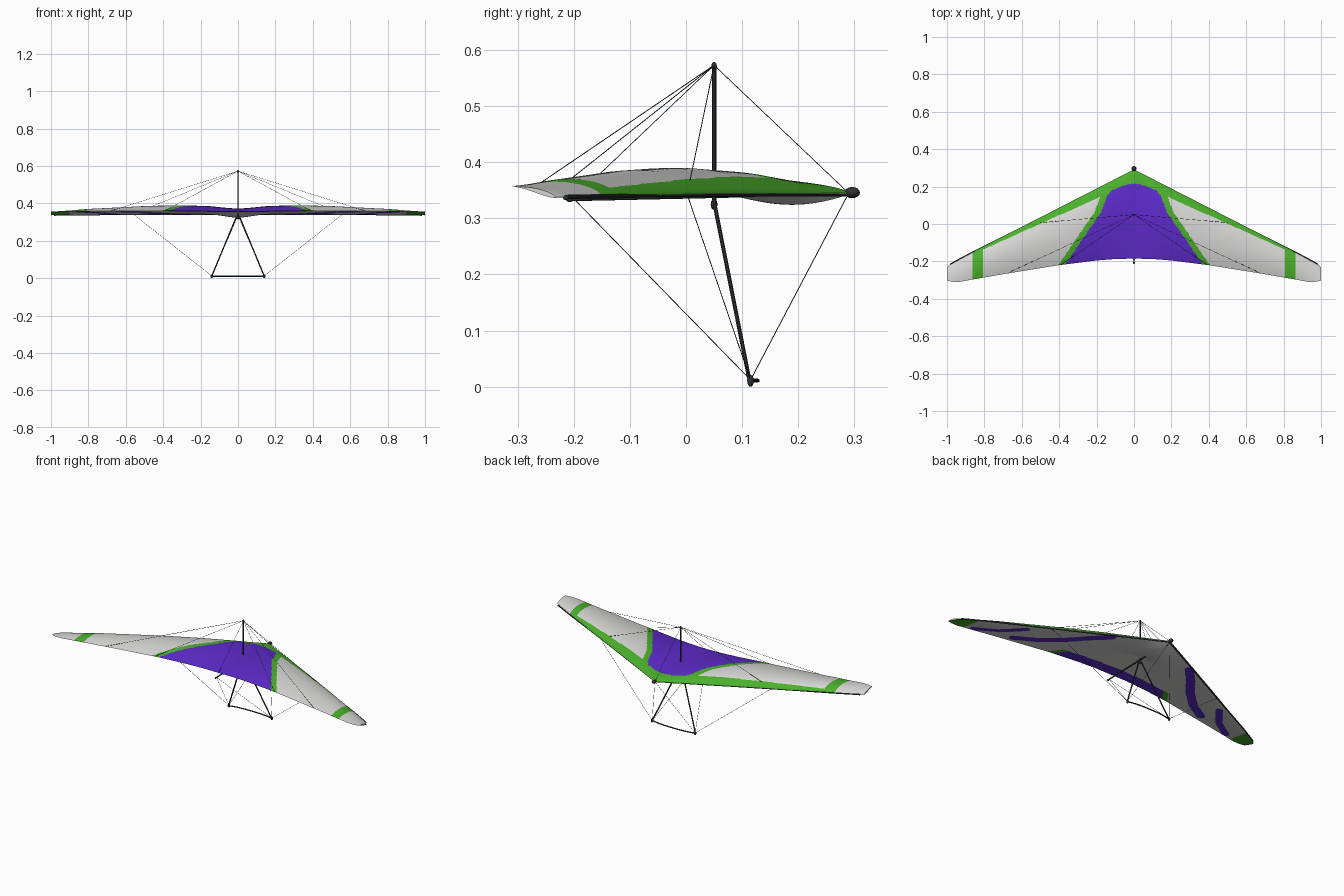
import bpy, bmesh, math
from mathutils import Vector

if "Cube" in bpy.data.objects:
    bpy.data.objects.remove(bpy.data.objects["Cube"])


def material(name, rgb):
    m = bpy.data.materials.new(name)
    m.diffuse_color = (*rgb, 1)
    m.use_nodes = True
    m.node_tree.nodes["Principled BSDF"].inputs["Base Color"].default_value = m.diffuse_color
    return m


WHITE = material("sail light grey", (0.68, 0.68, 0.67))
PURPLE = material("sail purple", (0.11, 0.024, 0.60))
GREEN = material("sail green", (0.07, 0.44, 0.025))
DARK = material("dark tubing", (0.027, 0.032, 0.034))


def interp(table, v):
    """Piecewise linear lookup in (input, output) pairs."""
    if v <= table[0][0]:
        return table[0][1]
    for (a, fa), (b, fb) in zip(table, table[1:]):
        if v <= b:
            return fa + (fb - fa) * (v - a) / (b - a)
    return table[-1][1]


# Sail planform and section along the half span
LEAD = [(0, .292), (.85, -.143), (.95, -.197), (.985, -.217), (1, -.232)]
TRAIL = [(0, -.185), (.1, -.187), (.2, -.195), (.4, -.22), (.68, -.265), (.87, -.298),
         (.93, -.309), (.97, -.309), (1, -.303)]
CAMBER = [(0, .022), (.07, .027), (.15, .035), (.3, .039), (.5, .035), (.8, .022), (1, .006)]
LEAD_Z = [(0, .345), (.5, .344), (1, .338)]
TRAIL_Z = [(0, .356), (.35, .361), (1, .357)]
PURPLE_EDGE = [(-.22, .37), (.06, .178), (.15, .143), (.18, .12), (.205, .06), (.217, 0)]
BAND = [(.18, .055), (.5, .034), (.8, .016)]
UNDER_STRIPES = [(.024, [(.26, .135), (.34, .05), (.42, -.05), (.53, -.155), (.63, -.215)]),
                 (.019, [(.65, -.09), (.74, -.2), (.85, -.275)])]


def sail_point(x, t, top):
    a = abs(x)
    y0, y1 = interp(LEAD, a), interp(TRAIL, a)
    z = interp(LEAD_Z, a) * (1 - t) + interp(TRAIL_Z, a) * t
    if top:
        z += interp(CAMBER, a) * 3.02 * t ** .65 * (1 - t)
    else:
        # belly under the nose, blunt leading edge further out
        belly = .018 * math.exp(-(a / .1) ** 2)
        z -= belly * (math.sin(math.pi * t / .46) if t < .46 else 0)
        z -= .007 * (1 - .4 * a) * 2.6 * math.sqrt(t) * (1 - t) ** 2
    return (x, y0 + (y1 - y0) * t, z)


def top_colour(x, y):
    a = abs(x)
    if y < .217 and a < interp(PURPLE_EDGE, y):
        return 1
    if y > .145 or a < interp(PURPLE_EDGE, y) + .035:
        return 2
    if .805 < a < .86:
        return 2
    if a < .86 and interp(LEAD, a) - y < interp(BAND, a):
        return 2
    return 0


def near_stripe(a, y):
    p = Vector((a, y))
    for half, pts in UNDER_STRIPES:
        for q, r in zip(pts, pts[1:]):
            q, r = Vector(q), Vector(r)
            k = max(0, min(1, (p - q).dot(r - q) / (r - q).length_squared))
            if (p - q.lerp(r, k)).length < half:
                return True
    return False


def under_colour(x, y):
    a = abs(x)
    if a > .9:
        return 2
    if a < .41 and y < interp(TRAIL, a) + .07:
        return top_colour(x, y)
    return 1 if near_stripe(a, y) else 0


def build_sail():
    NX, NT = 320, 70
    bm = bmesh.new()
    loops = []
    for i in range(NX + 1):
        x = -1 + 2 * i / NX
        ts = [(j / NT) ** 1.4 for j in range(NT + 1)]
        ring = [bm.verts.new(sail_point(x, t, True)) for t in ts]
        ring += [bm.verts.new(sail_point(x, t, False)) for t in reversed(ts[1:-1])]
        loops.append(ring)
    n = len(loops[0])
    for A, B in zip(loops, loops[1:]):
        for j in range(n):
            k = (j + 1) % n
            f = bm.faces.new((A[j], A[k], B[k], B[j]))
            c = f.calc_center_median()
            f.material_index = (top_colour if j < NT else under_colour)(c.x, c.y)
    for ring in (loops[0], loops[-1]):
        bm.faces.new(ring).material_index = 0
    bmesh.ops.recalc_face_normals(bm, faces=bm.faces)
    me = bpy.data.meshes.new("sail")
    bm.to_mesh(me)
    bm.free()
    ob = bpy.data.objects.new("sail", me)
    bpy.context.collection.objects.link(ob)
    for m in (WHITE, PURPLE, GREEN):
        me.materials.append(m)
    finish(ob, 50)


def finish(ob, angle=40):
    bpy.ops.object.select_all(action='DESELECT')
    ob.select_set(True)
    bpy.context.view_layer.objects.active = ob
    if ob.type == 'CURVE':
        bpy.ops.object.convert(target='MESH')
    bpy.ops.object.shade_smooth_by_angle(angle=math.radians(angle))


def tubes(name, paths, radius, res=2):
    """One object made of round tubes along point paths."""
    cu = bpy.data.curves.new(name, 'CURVE')
    cu.dimensions = '3D'
    cu.bevel_depth, cu.bevel_resolution, cu.use_fill_caps = radius, res, True
    for path in paths:
        sp = cu.splines.new('POLY')
        sp.points.add(len(path) - 1)
        for p, co in zip(sp.points, path):
            p.co = (*co, 1)
    cu.materials.append(DARK)
    ob = bpy.data.objects.new(name, cu)
    bpy.context.collection.objects.link(ob)
    finish(ob)


def knob(name, loc, size):
    bpy.ops.mesh.primitive_uv_sphere_add(segments=16, ring_count=8, radius=1, location=loc)
    ob = bpy.context.object
    ob.name, ob.scale = name, size
    ob.data.materials.append(DARK)
    finish(ob)


build_sail()

# Airframe tubes
NOSE, TAIL, MAST = (0, .29, .345), (0, -.2, .335), (0, .05, .573)
tubes("keel", [[(0, -.21, .334), NOSE]], .0035)
tubes("king_post", [[(0, .05, .325), MAST]], .004)
for s, side in ((-1, "left"), (1, "right")):
    # spar sits just under the front edge and emerges toward the tip
    path = [(s * x, interp(LEAD, x) - inset, interp(LEAD_Z, x) - drop)
            for x, inset, drop in ((0, .007, .002), (.4, .006, .002), (.65, .004, .001),
                                   (.85, .001, 0), (.95, 0, 0), (.98, 0, 0))]
    tubes(side + "_leading_edge", [path], .0038)
    tubes(side + "_upright", [[(s * .008, .05, .33), (s * .14, .113, .012)]], .0037)
    knob(side + "_frame_corner", (s * .14, .115, .0105), (.007, .006, .0105))
    knob(side + "_leading_edge_cap", (s * .98, interp(LEAD, .98), .337), (.005, .005, .0045))

# Bowed control bar
tubes("control_bar", [[(s, .113 + .015 * (1 - abs(s / .14) ** 3), .011)
                       for s in (-.14, -.12, -.09, -.05, 0, .05, .09, .12, .14)]], .0035)

# Fittings
knob("nose_cap", (0, .296, .346), (.013, .014, .010))
knob("tail_cap", (0, -.207, .334), (.005, .007, .005))
knob("mast_cap", (0, .05, .571), (.005, .005, .008))
knob("frame_bracket", (0, .05, .325), (.012, .006, .010))

# Rigging wires
upper, lower = [[MAST, NOSE], [MAST, TAIL]], []
for s in (-1, 1):
    joint = (s * .56, .002, .343)
    corner = (s * .14, .115, .012)
    upper += [[MAST, p] for p in (joint, (s * .68, -.264, .36), (s * .39, -.217, .361))]
    lower += [[corner, p] for p in (NOSE, TAIL, joint)]
tubes("upper_wires", upper, .0008, 1)
tubes("lower_wires", lower, .0008, 1)
